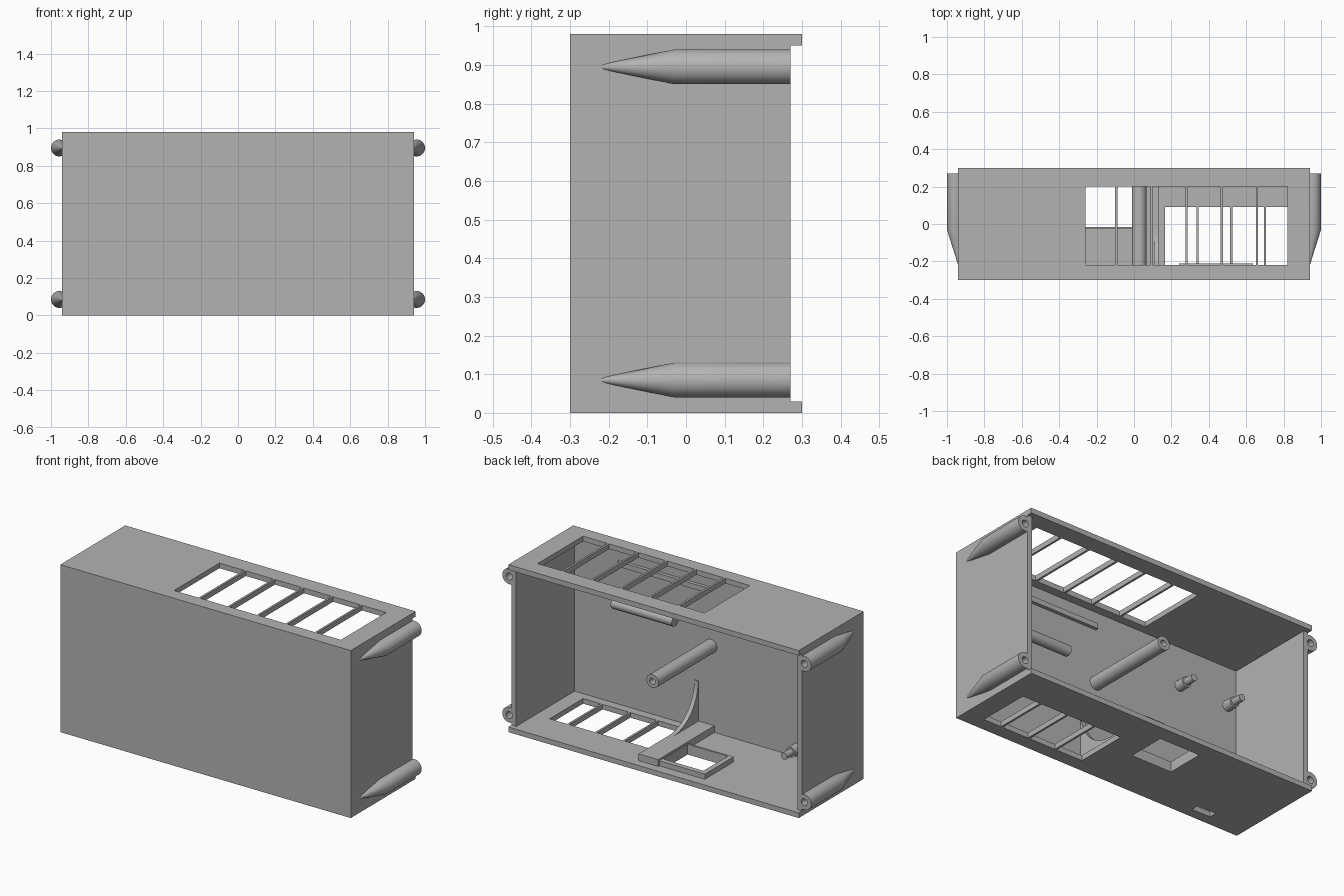
import bpy, bmesh, math
from mathutils import Vector

if "Cube" in bpy.data.objects:
    bpy.data.objects.remove(bpy.data.objects["Cube"], do_unlink=True)

grey = bpy.data.materials.new("plain_grey")
grey.use_nodes = True
COLOUR = (0.45, 0.45, 0.45, 1)
grey.diffuse_color = COLOUR
grey.node_tree.nodes["Principled BSDF"].inputs["Base Color"].default_value = COLOUR


def finish(name, bm, smooth=False):
    """Turn a bmesh into a named grey object."""
    bmesh.ops.recalc_face_normals(bm, faces=bm.faces)
    mesh = bpy.data.meshes.new(name)
    bm.to_mesh(mesh)
    bm.free()
    mesh.materials.append(grey)
    obj = bpy.data.objects.new(name, mesh)
    bpy.context.collection.objects.link(obj)
    if smooth:
        bpy.ops.object.select_all(action="DESELECT")
        obj.select_set(True)
        bpy.context.view_layer.objects.active = obj
        bpy.ops.object.shade_smooth_by_angle(angle=math.radians(30))
    return obj


def box(name, x, y, z):
    """Box from (min, max) pairs."""
    bm = bmesh.new()
    bmesh.ops.create_cube(bm, size=1)
    for v in bm.verts:
        v.co = Vector(r[0] if c < 0 else r[1] for c, r in zip(v.co, (x, y, z)))
    return finish(name, bm)


def turned(name, x, z, rings, axis="y", tip_shift=0, sides=40):
    """Round part from (position, radius) rings along an axis."""
    bm = bmesh.new()
    loops = []
    for i, (p, r) in enumerate(rings):
        shift = tip_shift if i == len(rings) - 1 else 0
        loop = []
        for k in range(sides):
            a = 2 * math.pi * k / sides
            u, w = x + shift + r * math.cos(a), z + r * math.sin(a)
            loop.append(bm.verts.new((u, p, w) if axis == "y" else (p, u, w)))
        loops.append(loop)
    for a, b in zip(loops, loops[1:]):
        for k in range(sides):
            n = (k + 1) % sides
            bm.faces.new((a[k], a[n], b[n], b[k]))
    bm.faces.new(loops[0])
    bm.faces.new(loops[-1])
    return finish(name, bm, True)


def cut(target, cutter):
    """Subtract a cutter and discard it."""
    mod = target.modifiers.new("cut", "BOOLEAN")
    mod.operation, mod.solver, mod.object = "DIFFERENCE", "EXACT", cutter
    cutter.hide_render = True
    bpy.context.view_layer.objects.active = target
    bpy.ops.object.modifier_apply(modifier=mod.name)
    bpy.data.objects.remove(cutter, do_unlink=True)


WALL, HALF, HIGH, BACK = 0.03, 0.94, 0.98, 0.27
INNER = HALF - WALL
TOP = (HIGH - WALL, HIGH)
FLOOR = (0, WALL)
PEG_X, PEG_R, PEG_Z = 0.955, 0.045, (0.085, 0.895)

# Open-backed enclosure, with the side walls set in from the back edge
body = box("enclosure", (-HALF, HALF), (-0.3, 0.3), (0, HIGH))
cut(body, box("cutter", (-INNER, INNER), (-BACK, 0.5), (WALL, HIGH - WALL)))
cut(body, box("cutter", (-1.2, 1.2), (BACK, 0.5), (WALL, HIGH - WALL)))

# Top window, floor window, pocket opening and small floor slot
openings = [
    ((-0.26, 0.82), (-0.22, 0.2), (0.9, 1.1)),
    ((0.165, 0.82), (-0.22, 0.09), (-0.1, 0.04)),
    ((-0.26, 0), (-0.015, 0.21), (-0.1, 0.04)),
    ((-0.71, -0.59), (-0.24, -0.195), (-0.1, 0.04)),
]
for opening in openings:
    cut(body, box("cutter", *opening))
for side in (-1, 1):
    for z in PEG_Z:
        cut(body, turned("cutter", side * PEG_X, z, [(0.5, 0.02), (0.1, 0.02)]))

# Thin bars across both windows
for i in range(5):
    x = -0.095 + 0.188 * i
    box(f"top_bar_{i + 1}", (x - 0.006, x + 0.006), (-0.22, 0.2), TOP)
for i in range(3):
    x = 0.34 + 0.18 * i
    box(f"floor_bar_{i + 1}", (x - 0.006, x + 0.006), (-0.22, 0.09), FLOOR)

# Bored corner pegs tapering forward into the side walls
for side, label in ((-1, "right"), (1, "left")):
    for z, level in zip(PEG_Z, ("lower", "upper")):
        turned(f"{level}_{label}_peg", side * PEG_X, z,
               [(0.1, 0.02), (BACK, 0.02), (BACK, PEG_R), (-0.03, PEG_R), (-0.24, 0.002)],
               tip_shift=-side * 0.023)

# Long bored centre post
turned("centre_post", 0.028, 0.53,
       [(0.1, 0.018), (BACK, 0.018), (BACK, 0.039), (-0.28, 0.039)])

# Stepped mounting pins on the front wall
for x in (-0.85, -0.53):
    for z in (0.08, 0.72):
        turned("mounting_pin", x, z,
               [(-0.28, 0.03), (-0.21, 0.03), (-0.21, 0.02), (-0.15, 0.02)], sides=24)

# Rails on the inside of the front wall
turned("round_rail", -0.24, 0.63, [(0.24, 0.03), (0.635, 0.03)], axis="x", sides=24)
box("upper_rail", (0.03, 0.62), (-0.28, -0.25), (0.845, 0.875))

# Raised floor block beside the pocket
box("floor_block", (0.005, 0.132), (-0.28, 0.25), (0.02, 0.07))

# Raised rim around the pocket opening
rim = box("pocket_rim", (-0.29, 0.02), (-0.027, 0.24), (0.02, 0.06))
cut(rim, box("cutter", (-0.26, 0), (-0.015, 0.21), (-0.1, 0.2)))

# Concave gusset between the floor block and the front wall
bm = bmesh.new()
arc = [(-0.03 - 0.235 * math.sin(t), 0.305 - 0.235 * math.cos(t))
       for t in (math.pi / 2 * k / 16 for k in range(17))]
outline = arc + [(-0.28, 0.305), (-0.28, 0.06), (-0.03, 0.06)]
face = bm.faces.new([bm.verts.new((0.107, y, z)) for y, z in outline])
solid = bmesh.ops.extrude_face_region(bm, geom=[face])
bmesh.ops.translate(bm, vec=(0.025, 0, 0),
                    verts=[v for v in solid["geom"] if isinstance(v, bmesh.types.BMVert)])
finish("curved_gusset", bm, True)
